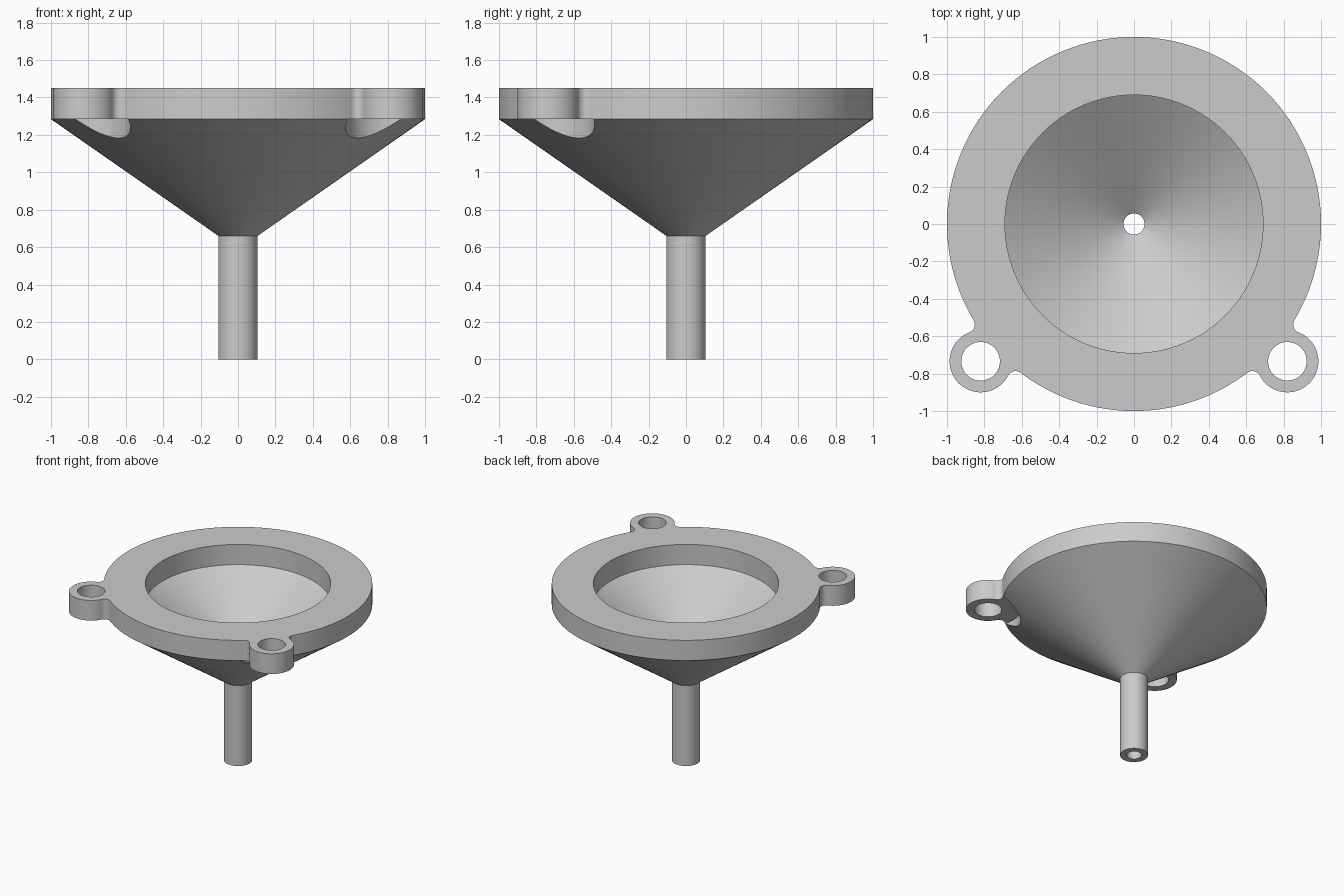
import bpy, bmesh, math
from mathutils import Vector

if "Cube" in bpy.data.objects:
    bpy.data.objects.remove(bpy.data.objects["Cube"])

# Main dimensions
SEGMENTS = 128
RIM_R, MOUTH_R = 1.0, 0.69
STEM_R, BORE_R = 0.105, 0.056
STEM_TOP, RIM_BOTTOM, RIM_TOP = 0.66, 1.284, 1.45
LUG = Vector((0.82, -0.734))
LUG_R, LUG_HOLE_R, POCKET_R, FILLET_R = 0.166, 0.103, 0.245, 0.045

# The inner cone runs parallel to the outer one
SLOPE = (RIM_BOTTOM - STEM_TOP) / (RIM_R - STEM_R)
BORE_TOP = RIM_BOTTOM - SLOPE * (MOUTH_R - BORE_R)

grey = bpy.data.materials.new("plain grey")
grey.use_nodes = True
grey.diffuse_color = (0.6, 0.6, 0.6, 1)
grey.node_tree.nodes["Principled BSDF"].inputs["Base Color"].default_value = grey.diffuse_color


def add_object(name, data):
    obj = bpy.data.objects.new(name, data)
    bpy.context.collection.objects.link(obj)
    return obj


def baked_mesh(obj):
    """Mesh of an object with its modifiers applied."""
    bpy.context.view_layer.update()
    graph = bpy.context.evaluated_depsgraph_get()
    return bpy.data.meshes.new_from_object(obj.evaluated_get(graph))


def finish(obj):
    obj.data.materials.clear()
    obj.data.materials.append(grey)
    bpy.ops.object.select_all(action='DESELECT')
    obj.select_set(True)
    bpy.context.view_layer.objects.active = obj
    bpy.ops.object.shade_smooth_by_angle(angle=math.radians(30))


def polar(angle, radius):
    return Vector((math.cos(angle), math.sin(angle))) * radius


def heading(vec):
    return math.atan2(vec.y, vec.x)


def arc(centre, radius, start, sweep, steps):
    return [centre + polar(start + sweep * i / steps, radius) for i in range(steps)]


# Funnel body: a hollow profile spun round the z axis
profile = [(BORE_R, 0), (STEM_R, 0), (STEM_R, STEM_TOP), (RIM_R, RIM_BOTTOM),
           (MOUTH_R, RIM_BOTTOM), (BORE_R, BORE_TOP)]
bm = bmesh.new()
verts = [bm.verts.new((r, 0, z)) for r, z in profile]
edges = [bm.edges.new((verts[i - 1], verts[i])) for i in range(len(verts))]
bmesh.ops.spin(bm, geom=verts + edges, cent=(0, 0, 0), axis=(0, 0, 1),
               angle=math.tau, steps=SEGMENTS, use_merge=True)
bmesh.ops.remove_doubles(bm, verts=bm.verts[:], dist=1e-5)
bmesh.ops.recalc_face_normals(bm, faces=bm.faces[:])
mesh = bpy.data.meshes.new("funnel_body")
bm.to_mesh(mesh)
bm.free()
body = add_object("funnel_body", mesh)

# Clearance pockets cut into the cone under each lug
cutters = []
for side in (-1, 1):
    bpy.ops.mesh.primitive_cylinder_add(vertices=96, radius=POCKET_R, depth=0.5,
                                        location=(side * LUG.x, LUG.y, 1.25))
    cutter = bpy.context.object
    cutter.name = "pocket_cutter"
    cutter.hide_render = True
    cutters.append(cutter)
    cut = body.modifiers.new("pocket", 'BOOLEAN')
    cut.operation, cut.solver, cut.object = 'DIFFERENCE', 'EXACT', cutter
body_mesh = baked_mesh(body)
body.modifiers.clear()
body.data = body_mesh
for cutter in cutters:
    bpy.data.objects.remove(cutter)

# Open the top of the cone, which the rim plate closes
bm = bmesh.new()
bm.from_mesh(body_mesh)
caps = [f for f in bm.faces if all(v.co.z > RIM_BOTTOM - 1e-4 for v in f.verts)]
bmesh.ops.delete(bm, geom=caps, context='FACES')
bm.to_mesh(body_mesh)
bm.free()
finish(body)

# Rim outline, right half: disc, fillet, lug, fillet, disc
origin = Vector((0, 0))
reach, near, far = LUG.length, RIM_R + FILLET_R, LUG_R + FILLET_R
spread = math.acos((reach**2 + near**2 - far**2) / (2 * reach * near))
low, high = heading(LUG) - spread, heading(LUG) + spread
low_centre, high_centre = polar(low, near), polar(high, near)


def fillet(centre, start, end):
    a = heading(start - centre)
    turn = (heading(end - centre) - a + math.pi) % math.tau - math.pi
    return arc(centre, FILLET_R, a, turn, 12)


quarter = math.pi / 2
lug_start = heading(low_centre - LUG)
lug_sweep = (heading(high_centre - LUG) - lug_start) % math.tau
half = arc(origin, RIM_R, -quarter, low + quarter, 20)
half += fillet(low_centre, origin, LUG)
half += arc(LUG, LUG_R, lug_start, lug_sweep, 56)
half += fillet(high_centre, LUG, origin)
half += arc(origin, RIM_R, high, quarter - high, 44)
half.append(Vector((0, RIM_R)))
outline = half + [Vector((-p.x, p.y)) for p in reversed(half[1:-1])]

# Rim plate: the outline with its mouth and lug holes, extruded
loops = [outline, arc(origin, MOUTH_R, 0, math.tau, SEGMENTS)]
for side in (-1, 1):
    loops.append(arc(Vector((side * LUG.x, LUG.y)), LUG_HOLE_R, 0, math.tau, 64))
curve = bpy.data.curves.new("rim_outline", 'CURVE')
curve.dimensions = '2D'
curve.fill_mode = 'BOTH'
curve.extrude = (RIM_TOP - RIM_BOTTOM) / 2
for loop in loops:
    spline = curve.splines.new('POLY')
    spline.points.add(len(loop) - 1)
    for point, p in zip(spline.points, loop):
        point.co = (p.x, p.y, 0, 1)
    spline.use_cyclic_u = True
outline_obj = add_object("rim_outline", curve)
rim_mesh = baked_mesh(outline_obj)
bpy.data.objects.remove(outline_obj)

bm = bmesh.new()
bm.from_mesh(rim_mesh)
bmesh.ops.remove_doubles(bm, verts=bm.verts[:], dist=1e-5)
bmesh.ops.recalc_face_normals(bm, faces=bm.faces[:])
bm.to_mesh(rim_mesh)
bm.free()
rim = add_object("rim_with_lugs", rim_mesh)
rim.location.z = (RIM_TOP + RIM_BOTTOM) / 2
finish(rim)
